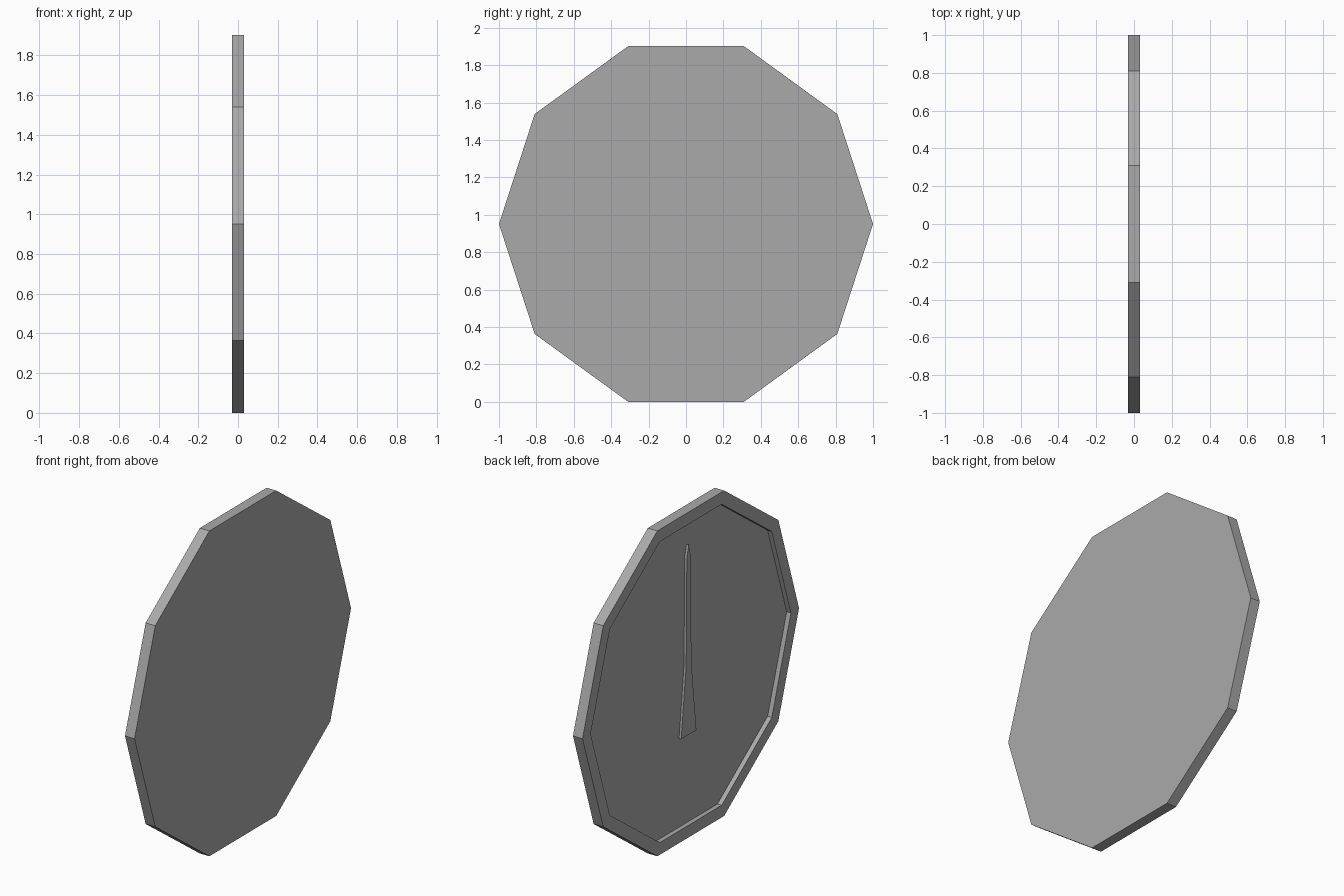
import bpy, bmesh, math

cube = bpy.data.objects.get("Cube")
if cube:
    bpy.data.objects.remove(cube, do_unlink=True)

SIDES = 10
HALF = 0.031                                  # half the thickness of the disc
FLOOR = -0.004                                # x of the recessed floor
MID_Z = math.sin(math.radians(72))            # height of the disc centre
RIM = 0.075 * math.cos(math.pi / SIDES)       # width of the raised rim

grey = bpy.data.materials.new("plain grey")
grey.use_nodes = True
grey.diffuse_color = (0.4, 0.4, 0.4, 1)
grey.node_tree.nodes["Principled BSDF"].inputs["Base Color"].default_value = (0.4, 0.4, 0.4, 1)


def prism(outline, x_front, x_back):
    """Extrude a (y, z) outline along x; returns the mesh and its face at x_front."""
    bm = bmesh.new()
    back = bm.faces.new([bm.verts.new((x_back, y, z)) for y, z in outline])
    new = bmesh.ops.extrude_face_region(bm, geom=[back], use_keep_orig=True)["geom"]
    verts = [g for g in new if isinstance(g, bmesh.types.BMVert)]
    front = next(g for g in new if isinstance(g, bmesh.types.BMFace))
    bmesh.ops.translate(bm, verts=verts, vec=(x_front - x_back, 0, 0))
    bmesh.ops.recalc_face_normals(bm, faces=bm.faces)
    return bm, front


def finish(bm, name):
    mesh = bpy.data.meshes.new(name)
    bm.to_mesh(mesh)
    bm.free()
    mesh.materials.append(grey)
    obj = bpy.data.objects.new(name, mesh)
    bpy.context.collection.objects.link(obj)
    return obj


# Ten-sided disc with a raised rim around a sunken floor
angles = [math.tau * i / SIDES for i in range(SIDES)]
bm, front = prism([(math.cos(a), MID_Z + math.sin(a)) for a in angles], -HALF, HALF)
bmesh.ops.inset_region(bm, faces=[front], thickness=RIM, use_even_offset=True)
floor = bmesh.ops.extrude_discrete_faces(bm, faces=[front])["faces"][0]
bmesh.ops.translate(bm, verts=floor.verts, vec=(FLOOR + HALF, 0, 0))
finish(bm, "dial_disc")

# Slim tapered pointer standing on the floor, mirrored about its centre line
side = [(0.07, 0.59), (0.024, 1.0), (0.018, 1.63)]
outline = side + [(0, 1.70)] + [(-y, z) for y, z in reversed(side)]
bm, _ = prism(outline, -0.018, FLOOR + 0.002)
finish(bm, "pointer")
